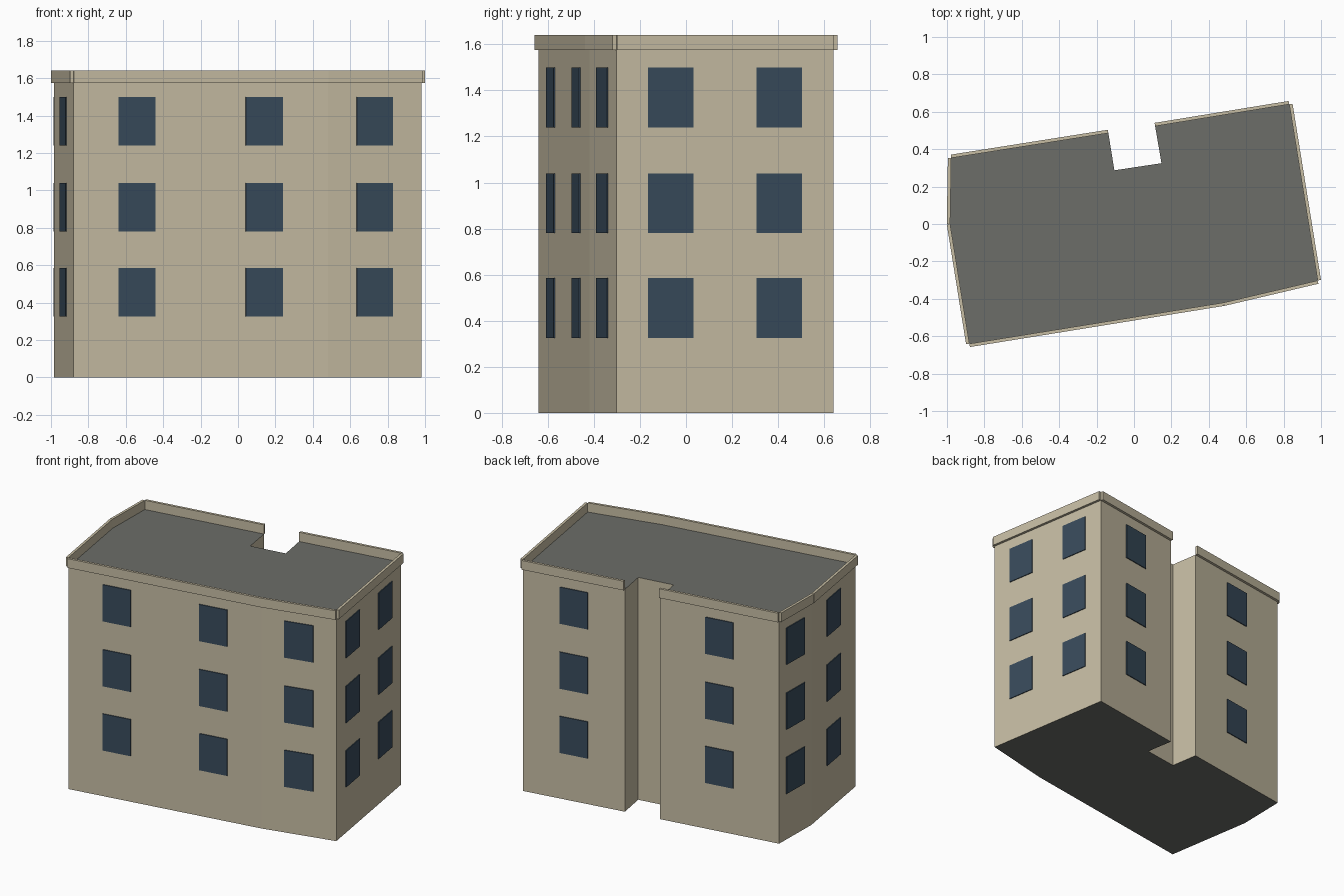
import bpy, bmesh
from mathutils import Vector

if "Cube" in bpy.data.objects:
    bpy.data.objects.remove(bpy.data.objects["Cube"])

WALL_TOP, PARAPET_TOP, OVERHANG = 1.575, 1.64, 0.018
WIN_W, WIN_H, WIN_OUT = 0.2, 0.26, 0.006
FLOOR_Z = [0.455, 0.91, 1.37]

# Footprint, counter-clockwise: x, y, windows along the wall that starts here
PLAN = [
    (-0.88, -0.64, 2), (0.48, -0.42, 1), (0.982, -0.302, 2), (0.83, 0.64, 1),
    (0.113, 0.523, 0), (0.147, 0.325, 0), (-0.105, 0.287, 0),
    (-0.137, 0.486, 1), (-0.977, 0.353, 1), (-0.983, 0.0, 1),
]


def material(name, rgb):
    m = bpy.data.materials.new(name)
    m.diffuse_color = (*rgb, 1)
    m.use_nodes = True
    m.node_tree.nodes["Principled BSDF"].inputs["Base Color"].default_value = m.diffuse_color
    return m


STONE = material("stone", (0.57, 0.51, 0.37))
ROOF = material("roofing", (0.15, 0.155, 0.14))
GLASS = material("glass", (0.04, 0.07, 0.105))


def finish(bm, name, *mats):
    bmesh.ops.recalc_face_normals(bm, faces=bm.faces)
    mesh = bpy.data.meshes.new(name)
    bm.to_mesh(mesh)
    bm.free()
    for m in mats:
        mesh.materials.append(m)
    bpy.context.collection.objects.link(bpy.data.objects.new(name, mesh))


def prism(bm, outline, z0, z1, cap_material=0):
    """Upright prism over a 2D outline."""
    lo = [bm.verts.new((p[0], p[1], z0)) for p in outline]
    hi = [bm.verts.new((p[0], p[1], z1)) for p in outline]
    n = len(outline)
    for i in range(n):
        j = (i + 1) % n
        bm.faces.new((lo[i], lo[j], hi[j], hi[i]))
    for cap in (lo[::-1], hi):
        bm.faces.new(cap).material_index = cap_material


def strip(a, b, inner, outer, normal):
    return [a + normal * inner, a + normal * outer, b + normal * outer, b + normal * inner]


# Main block: stone walls with a flat roof and base
body = bmesh.new()
prism(body, [p[:2] for p in PLAN], 0, WALL_TOP, cap_material=1)
finish(body, "building_body", STONE, ROOF)

# Parapet strips and window panes on every wall outside the notch
parapet, windows = bmesh.new(), bmesh.new()
for i, (x, y, count) in enumerate(PLAN):
    if not count:
        continue
    a = Vector((x, y))
    b = Vector(PLAN[(i + 1) % len(PLAN)][:2])
    along = (b - a).normalized()
    normal = Vector((along.y, -along.x))
    prism(parapet, strip(a, b, 0, OVERHANG, normal), WALL_TOP, PARAPET_TOP)
    for k in range(count):
        mid = a.lerp(b, (k + 0.5) / count)
        half = along * WIN_W / 2
        pane = strip(mid - half, mid + half, -WIN_OUT, WIN_OUT, normal)
        for z in FLOOR_Z:
            prism(windows, pane, z - WIN_H / 2, z + WIN_H / 2)
finish(parapet, "parapet", STONE)
finish(windows, "windows", GLASS)
